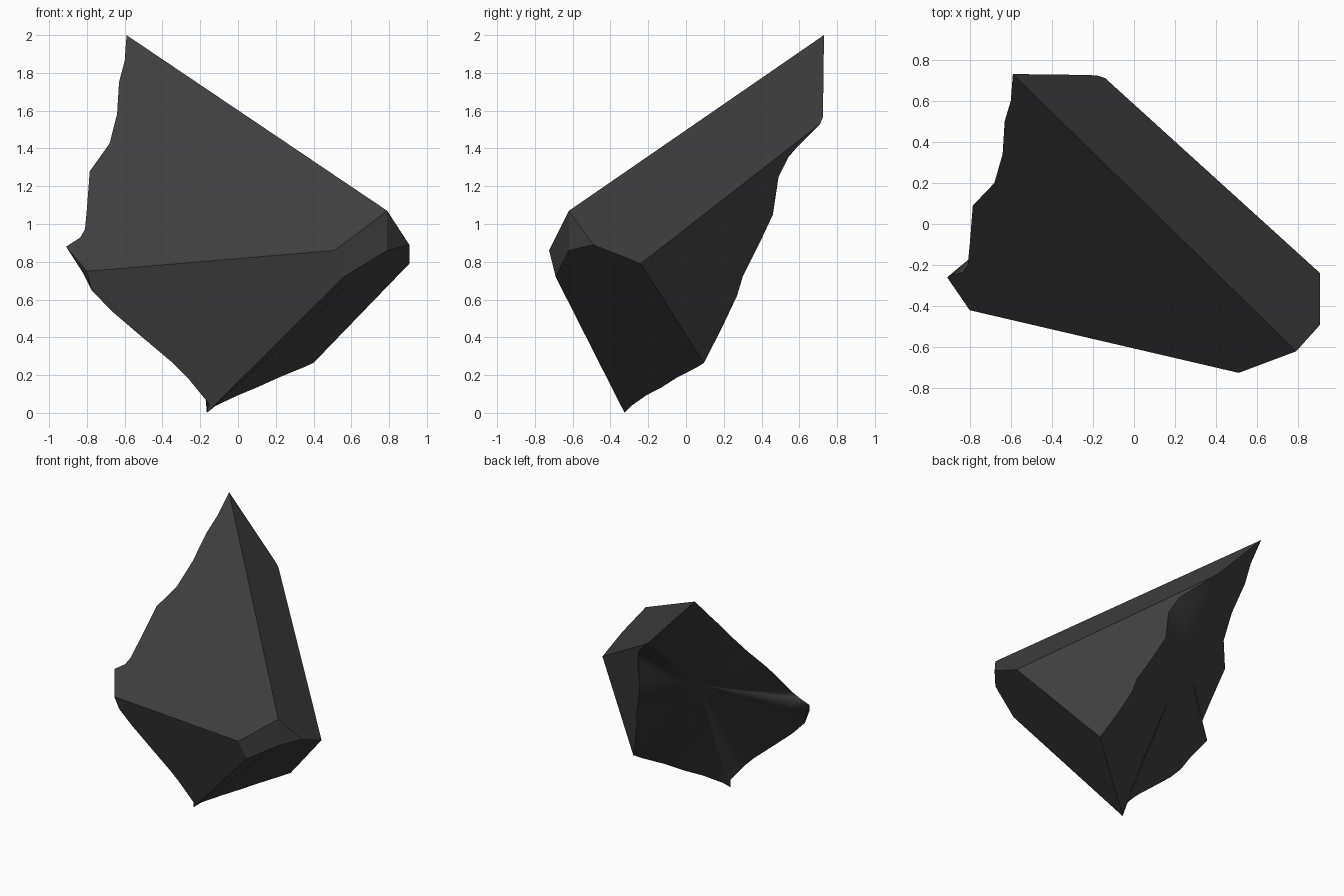
import bpy, bmesh
from mathutils import Vector, noise

if "Cube" in bpy.data.objects:
    bpy.data.objects.remove(bpy.data.objects["Cube"])

# Corners of the cut facets
A = Vector((-0.59, 0.73, 2.0))
B = Vector((0.79, -0.62, 1.07))
C = Vector((0.51, -0.725, 0.86))
D = Vector((0.56, -0.69, 0.72))
E = Vector((0.79, -0.62, 0.86))
F = Vector((0.907, -0.49, 0.89))
G = Vector((0.907, -0.24, 0.79))
H = Vector((0.40, 0.095, 0.265))
I = Vector((-0.165, -0.325, 0.0))
J = Vector((-0.80, -0.42, 0.75))
K = Vector((-0.91, -0.26, 0.88))
L = Vector((-0.14, 0.71, 1.53))


def on_plane(p, q, r, axis, pairs):
    """Lift 2D points on to the plane p-q-r by solving the missing axis."""
    n = (q - p).cross(r - p)
    out = []
    for u, v in pairs:
        c = [u, v]
        c.insert(axis, 0.0)
        c = Vector(c)
        c[axis] = n.dot(p - c) / n[axis]
        out.append(c)
    return out


# Ragged rim where each facet meets the broken back
left_rim = on_plane(A, B, J, 2, [(-0.60, 0.60), (-0.63, 0.50), (-0.64, 0.34), (-0.68, 0.20),
                                 (-0.785, 0.09), (-0.80, -0.10), (-0.81, -0.20), (-0.835, -0.235)])
notch = [Vector((-0.82, -0.345, 0.74))]
front_rim = on_plane(J, C, I, 1, [(-0.775, 0.65), (-0.67, 0.54), (-0.50, 0.395), (-0.34, 0.26),
                                  (-0.27, 0.19), (-0.155, 0.05)])
base_rim = on_plane(D, G, H, 2, [(-0.12, -0.29), (0.0, -0.21), (0.10, -0.13), (0.22, -0.045), (0.35, 0.06)])
right_rim = on_plane(G, H, L, 0, [(0.19, 0.45), (0.27, 0.62), (0.30, 0.72), (0.39, 0.90),
                                  (0.46, 1.05), (0.49, 1.25), (0.55, 1.37)])
top_rim = on_plane(A, B, G, 2, [(-0.18, 0.724), (-0.32, 0.727), (-0.46, 0.729)])
rim = [A, *left_rim, K, *notch, *front_rim, I, *base_rim, H, *right_rim, L, *top_rim]

bm = bmesh.new()
made = {}


def vert(p):
    key = tuple(round(c, 5) for c in p)
    if key not in made:
        made[key] = bm.verts.new(p)
    return made[key]


def facet(*pts):
    bm.faces.new([vert(p) for p in pts])


# Flat cut facets
facet(A, *left_rim, K, J, C, B)
facet(K, *notch, front_rim[0], J)
facet(J, *front_rim, I, D, C)
facet(D, I, *base_rim, H, G, F, E)
facet(G, H, *right_rim, L)
facet(A, B, F, G, L, *top_rim)
facet(B, C, D, E)
facet(B, E, F)

# Broken back: rings shrinking to a centre, rim roughness fading inwards
centre = (A + K + H + L + J * 0.0) / 4 + Vector((0.03, -0.08, -0.07))
n = (H - K).cross(A - K).normalized()
centre -= n * n.dot(centre - K)
rings = [[vert(p) for p in rim]]
for t in (0.85, 0.68, 0.5, 0.32, 0.15):
    ring = []
    for p in rim:
        d = p - centre
        h = n.dot(d)
        q = centre + (d - n * h) * t + n * h * t ** 2
        q += n * 0.02 * noise.noise(q * 3.0) * (1 - t)
        ring.append(bm.verts.new(q))
    rings.append(ring)
mid = bm.verts.new(centre)
count = len(rim)
for i in range(count):
    j = (i + 1) % count
    for a, b in zip(rings, rings[1:]):
        bm.faces.new((a[i], a[j], b[j], b[i])).smooth = True
    bm.faces.new((rings[-1][i], rings[-1][j], mid)).smooth = True
    bm.edges.get((rings[0][i], rings[0][j])).smooth = False

bmesh.ops.recalc_face_normals(bm, faces=bm.faces[:])
mesh = bpy.data.meshes.new("rock_shard")
bm.to_mesh(mesh)
bm.free()
shard = bpy.data.objects.new("rock_shard", mesh)
bpy.context.collection.objects.link(shard)

# Dark stone colour
stone = bpy.data.materials.new("dark_stone")
stone.diffuse_color = (0.05, 0.05, 0.05, 1)
stone.use_nodes = True
stone.node_tree.nodes["Principled BSDF"].inputs["Base Color"].default_value = stone.diffuse_color
mesh.materials.append(stone)
